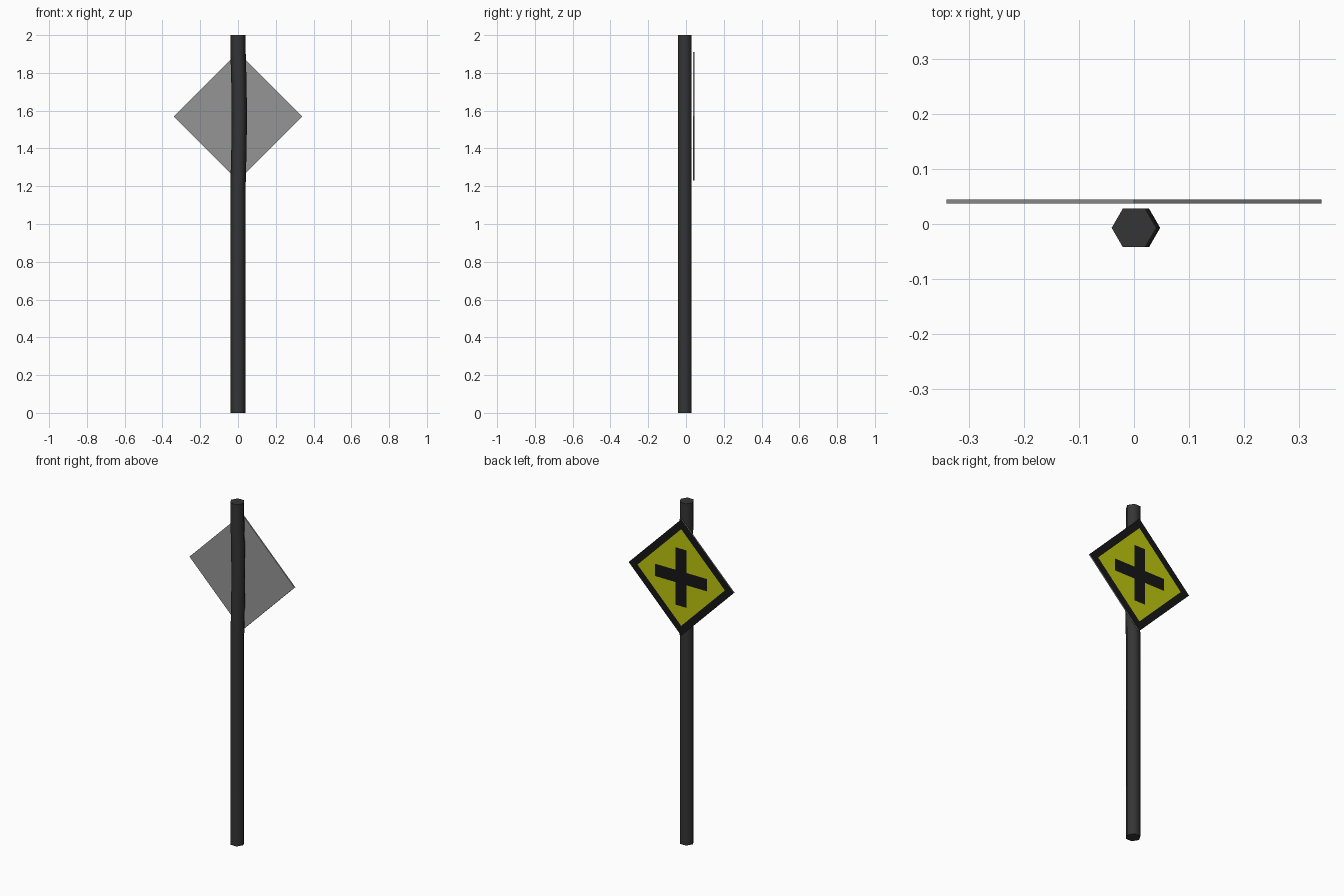
import bpy, bmesh, math

if "Cube" in bpy.data.objects:
    bpy.data.objects.remove(bpy.data.objects["Cube"])


def material(name, color):
    m = bpy.data.materials.new(name)
    m.diffuse_color = (*color, 1)
    m.use_nodes = True
    m.node_tree.nodes["Principled BSDF"].inputs["Base Color"].default_value = m.diffuse_color
    return m


def make_object(name, bm, mats):
    me = bpy.data.meshes.new(name)
    bm.to_mesh(me)
    bm.free()
    ob = bpy.data.objects.new(name, me)
    bpy.context.collection.objects.link(ob)
    for m in mats:
        me.materials.append(m)
    return ob


dark = material("pole_dark", (0.035, 0.035, 0.035))
grey = material("plate_grey", (0.3, 0.3, 0.3))
black = material("sign_black", (0.008, 0.008, 0.008))
yellow = material("sign_yellow", (0.5, 0.56, 0.004))

SIGN_Z = 1.57

# Hexagonal pole with a slight kink behind the sign: (height, x offset)
bm = bmesh.new()
rings = []
for z, dx in [(0, 0), (1.2, 0), (1.4, 0.005), (SIGN_Z, 0.007), (1.74, 0.005), (1.92, 0), (2, 0)]:
    rings.append([bm.verts.new((dx + 0.0405 * math.cos(i * math.pi / 3),
                                -0.007 + 0.0405 * math.sin(i * math.pi / 3), z))
                  for i in range(6)])
for a, b in zip(rings, rings[1:]):
    for i in range(6):
        j = (i + 1) % 6
        bm.faces.new((a[i], a[j], b[j], b[i]))
bm.faces.new(rings[0][::-1])
bm.faces.new(rings[-1])
pole = make_object("pole", bm, [dark])
bpy.context.view_layer.objects.active = pole
pole.select_set(True)
bpy.ops.object.shade_smooth_by_angle(angle=math.radians(65))

# Diamond plate: grey back and rim, black border and yellow field on the +y face
bm = bmesh.new()


def diamond(r, y):
    return [bm.verts.new((r * x, y, SIGN_Z + r * z))
            for x, z in ((1, 0), (0, -1), (-1, 0), (0, 1))]


back, front, field = diamond(0.34, 0.037), diamond(0.34, 0.0445), diamond(0.283, 0.0445)
bm.faces.new(back)
for i in range(4):
    j = (i + 1) % 4
    bm.faces.new((back[i], back[j], front[j], front[i]))
    bm.faces.new((front[i], front[j], field[j], field[i])).material_index = 1
bm.faces.new(field).material_index = 2
bmesh.ops.recalc_face_normals(bm, faces=bm.faces)
make_object("sign_plate", bm, [grey, black, yellow])

# Cross marking lying on the yellow field
bm = bmesh.new()
w, l = 0.036, 0.168
quarter = [(l, -w), (l, w), (w, w)]
pts = []
for k in range(4):
    for x, z in quarter:
        for _ in range(k):
            x, z = -z, x
        pts.append((x, z))
face = bm.faces.new([bm.verts.new((x, 0.0452, SIGN_Z + z)) for x, z in pts])
face.normal_update()
if face.normal.y < 0:
    face.normal_flip()
make_object("cross_marking", bm, [black])
